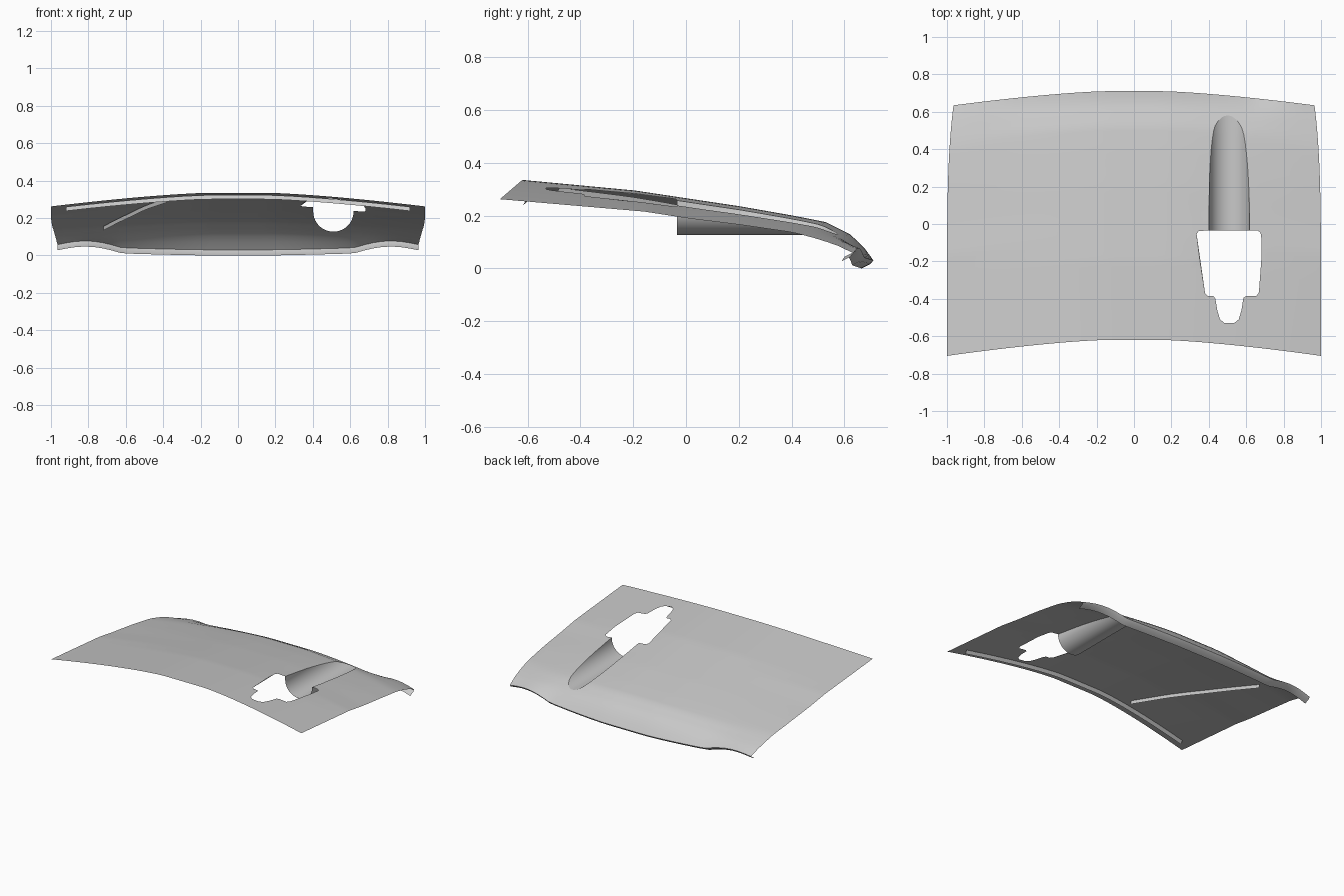
import bpy
import math
from mathutils import Vector
from mathutils.geometry import delaunay_2d_cdt

old = bpy.data.objects.get("Cube")
if old:
    bpy.data.objects.remove(old, do_unlink=True)

# Single grey sheet material
GREY = (0.58, 0.58, 0.58, 1)
metal = bpy.data.materials.new("plain_grey")
metal.use_nodes = True
metal.diffuse_color = GREY
metal.node_tree.nodes["Principled BSDF"].inputs["Base Color"].default_value = GREY


def make_object(name, verts, faces):
    """Mesh object with smooth shading and its faces turned upward."""
    mesh = bpy.data.meshes.new(name)
    mesh.from_pydata(verts, [], faces)
    mesh.validate()
    mesh.update()
    if sum(p.normal.z * p.area for p in mesh.polygons) < 0:
        mesh.flip_normals()
    mesh.materials.append(metal)
    obj = bpy.data.objects.new(name, mesh)
    bpy.context.collection.objects.link(obj)
    bpy.ops.object.select_all(action='DESELECT')
    obj.select_set(True)
    bpy.context.view_layer.objects.active = obj
    bpy.ops.object.shade_smooth_by_angle(angle=math.radians(30))
    return obj


def loft(name, rows):
    """Quad surface through rows of equal point count."""
    n = len(rows[0])
    verts = [p for row in rows for p in row]
    faces = [(r * n + i, r * n + i + 1, (r + 1) * n + i + 1, (r + 1) * n + i)
             for r in range(len(rows) - 1) for i in range(n - 1)]
    return make_object(name, verts, faces)


def interp(points, t):
    for (a, za), (b, zb) in zip(points, points[1:]):
        if t <= b:
            return za + (zb - za) * (t - a) / (b - a)
    return points[-1][1]


# Panel shape: lengthwise profiles at the centre and at the sides
CENTRE = [(0, .335), (.32, .295), (.47, .265), (.62, .235), (.77, .2),
          (.865, .175), (.932, .13), (.97, .085), (1, .03)]
SIDE = [(0, .262), (.41, .215), (.53, .19), (.68, .165), (.83, .135),
        (.9, .11), (.955, .085), (1, .055)]


def crown(x):
    return max(0, (abs(x) - .15) / .85) ** 1.4


def front_y(x):
    return -.62 - .085 * crown(x)


def back_y(x):
    return .71 - .08 * crown(x)


def height(x, y):
    s = crown(x)
    v = min(1, max(0, (y - front_y(x)) / (back_y(x) - front_y(x))))
    arch = 0
    if .62 < abs(x) < .98:
        arch = .03 * math.sin(math.pi * (abs(x) - .62) / .36) * v ** 24
    return interp(CENTRE, v) * (1 - s) + interp(SIDE, v) * s + arch


def inside(p, loop):
    hit = False
    for a, b in zip(loop, loop[1:] + loop[:1]):
        if (a[1] > p[1]) != (b[1] > p[1]):
            if p[0] < a[0] + (p[1] - a[1]) * (b[0] - a[0]) / (b[1] - a[1]):
                hit = not hit
    return hit


# Trough: level round channel that runs out through the sloping panel
MOUTH, CX, CZ, R = -.035, .51, .235, .108
section = [(CX + R * math.cos(math.pi * (1 + i / 28)),
            CZ - R * math.sin(math.pi * i / 28)) for i in range(29)]
section = ([(CX - R, height(CX - R, MOUTH))] + section
           + [(CX + R, height(CX + R, MOUTH))])


def run_out(x, z):
    lo, hi = MOUTH, back_y(x)
    if height(x, lo) <= z:
        return lo
    for _ in range(40):
        mid = (lo + hi) / 2
        if height(x, mid) > z:
            lo = mid
        else:
            hi = mid
    return lo


ends = [run_out(x, z) for x, z in section]
loft("trough", [[(x, MOUTH + (e - MOUTH) * k / 6, z)
                 for (x, z), e in zip(section, ends)] for k in range(7)])

# Opening outline: trough rim followed by the stepped cutout
opening = [(x, e) for (x, z), e in zip(section, ends)]
opening += [(.66, -.035), (.675, -.045), (.68, -.06), (.683, -.16),
            (.668, -.365), (.655, -.385), (.6, -.385), (.585, -.395),
            (.575, -.46), (.56, -.51), (.535, -.53), (.485, -.53),
            (.46, -.51), (.445, -.46), (.435, -.4), (.425, -.385),
            (.395, -.385), (.38, -.37), (.335, -.055), (.345, -.037)]

# Main panel: grid triangulated around the opening
NX, NY = 40, 44
grid = []
for j in range(NY + 1):
    v = j / NY
    for i in range(NX + 1):
        x = (2 * i / NX - 1) * (1 - .035 * v ** 5)
        grid.append((x, front_y(x) + v * (back_y(x) - front_y(x))))
W = NX + 1
rim = (list(range(NX)) + [j * W + NX for j in range(NY)]
       + [NY * W + i for i in range(NX, 0, -1)]
       + [j * W for j in range(NY, 0, -1)])
outline = [grid[i] for i in rim]
edges = list(zip(rim, rim[1:] + rim[:1]))
base, count = len(grid), len(opening)
edges += [(base + i, base + (i + 1) % count) for i in range(count)]
flat, _, tris, _, _, _ = delaunay_2d_cdt(
    [Vector(p) for p in grid + opening], edges, [], 0, 1e-5)
keep = []
for t in tris:
    c = sum((flat[i] for i in t), Vector((0, 0))) / len(t)
    if inside(c, outline) and not inside(c, opening):
        keep.append(tuple(t))
used = sorted({i for t in keep for i in t})
index = {old_i: n for n, old_i in enumerate(used)}
make_object("main_panel",
            [(flat[i].x, flat[i].y, height(flat[i].x, flat[i].y)) for i in used],
            [tuple(index[i] for i in t) for t in keep])

# Back lip: folded under the rear edge
rear = [(x, y, height(x, y)) for x, y in grid[NY * W:]]
loft("back_lip", [[(x, y + dy, z + dz) for x, y, z in rear]
                  for dy, dz in ((0, 0), (-.012, -.014), (-.045, -.03))])


# Hanging strips on the underside
def strip(name, path, lean, drop):
    loft(name, [[(x, y, height(x, y) - .004) for x, y in path],
                [(x, y + lean, height(x, y) - drop) for x, y in path]])


strip("front_strip",
      [(x, front_y(x) + .09) for x in [.92 * (i / 16 - 1) for i in range(33)]],
      -.015, .026)
strip("diagonal_rib",
      [(-.38 - .34 * i / 16, -.48 + .9 * i / 16) for i in range(17)],
      -.01, .026)
